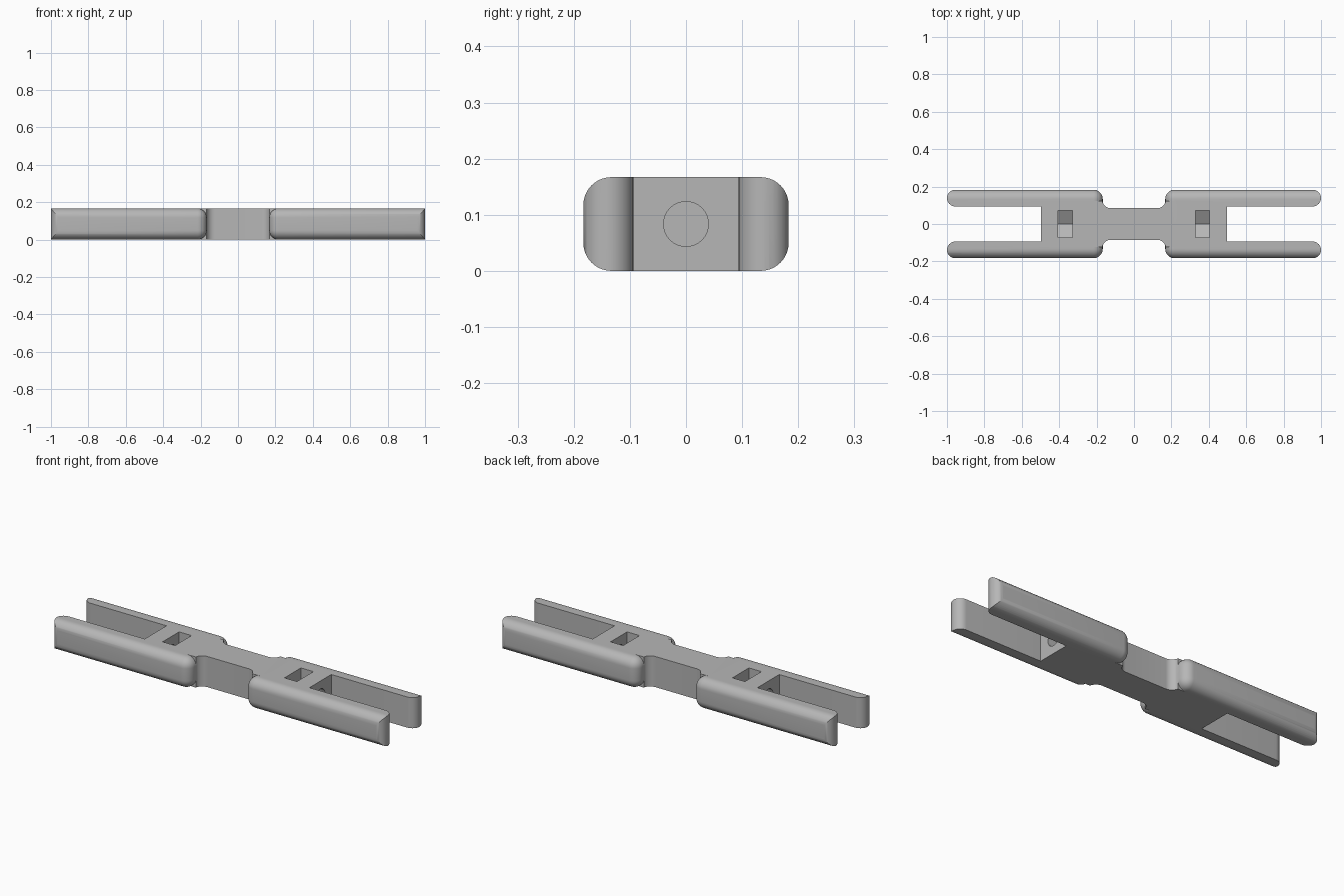
import bpy, bmesh, math
from mathutils import Matrix

old = bpy.data.objects.get("Cube")
if old:
    bpy.data.objects.remove(old, do_unlink=True)

HEIGHT = 0.167
MID = HEIGHT / 2
HALF = 0.183        # half width across the arms
INNER = 0.094       # half width of the slot
TIP_R = (HALF + 0.0004 - INNER) / 2
TIP_Y = INNER + TIP_R

grey = bpy.data.materials.new("light grey")
grey.use_nodes = True
colour = (0.47, 0.47, 0.47, 1)
grey.diffuse_color = colour
grey.node_tree.nodes["Principled BSDF"].inputs["Base Color"].default_value = colour


def finish(name, bm):
    bmesh.ops.recalc_face_normals(bm, faces=bm.faces)
    mesh = bpy.data.meshes.new(name)
    bm.to_mesh(mesh)
    bm.free()
    mesh.materials.append(grey)
    obj = bpy.data.objects.new(name, mesh)
    bpy.context.collection.objects.link(obj)
    return obj


def box(name, lo, hi):
    bm = bmesh.new()
    bmesh.ops.create_cube(bm, size=1)
    for v in bm.verts:
        v.co = [a if c < 0 else b for c, a, b in zip(v.co, lo, hi)]
    return bm if name is None else finish(name, bm)


def prism(name, points, lo, hi, axis="Z"):
    bm = bmesh.new()
    place = (lambda p, d: (p[0], p[1], d)) if axis == "Z" else (lambda p, d: (d, p[0], p[1]))
    base = bm.faces.new([bm.verts.new(place(p, lo)) for p in points])
    top = bmesh.ops.extrude_face_region(bm, geom=[base])["geom"]
    shift = (0, 0, hi - lo) if axis == "Z" else (hi - lo, 0, 0)
    bmesh.ops.translate(bm, verts=[v for v in top if isinstance(v, bmesh.types.BMVert)], vec=shift)
    return finish(name, bm)


def arc(cx, cy, r, start, end, steps=16):
    angles = [math.radians(start + (end - start) * i / steps) for i in range(steps + 1)]
    return [(cx + r * math.cos(a), cy + r * math.sin(a)) for a in angles]


def combine(target, other, operation):
    mod = target.modifiers.new(operation.lower(), "BOOLEAN")
    mod.operation, mod.object, mod.solver = operation, other, "EXACT"
    bpy.context.view_layer.objects.active = target
    bpy.ops.object.modifier_apply(modifier=mod.name)
    bpy.data.objects.remove(other, do_unlink=True)


def make_fork():
    # Rounded block
    bm = box(None, (0.167, -HALF, 0), (1.2, HALF, HEIGHT))
    bmesh.ops.bevel(bm, geom=list(bm.edges), offset=0.05, segments=10,
                    profile=0.5, affect="EDGES")
    fork = finish("fork", bm)
    # Slot and rounded arm tips
    tip_x = 1 - TIP_R
    outline = [(0, -TIP_Y - TIP_R)]
    outline += arc(tip_x, -TIP_Y, TIP_R, -90, 90)
    outline += [(0.497, -INNER), (0.497, INNER)]
    outline += arc(tip_x, TIP_Y, TIP_R, -90, 90)
    outline += [(0, TIP_Y + TIP_R)]
    combine(fork, prism("fork_outline", outline, -0.1, 0.3), "INTERSECT")
    return fork


def cut_pocket(body):
    # Nut pocket with a pointed floor, open at the top
    flat, point = 0.071, 0.082
    shape = [(-flat, 0.3), (-flat, MID - point / 2), (0, MID - point),
             (flat, MID - point / 2), (flat, 0.3)]
    combine(body, prism("pocket_cutter", shape, 0.33, 0.405, "X"), "DIFFERENCE")
    # Round bolt hole from the slot into the pocket
    hole = prism("bolt_hole_cutter", arc(0, MID, 0.04, 0, 348.75, 31), 0.37, 0.6, "X")
    combine(body, hole, "DIFFERENCE")


# Neck with concave flares into each shoulder
r = 0.045
corner = arc(0.125, 0.085 + r, r, -90, -10, 10)
quarter = corner + [(0.25, corner[-1][1])]
half = [(-x, y) for x, y in reversed(quarter)] + quarter
neck_shape = half + [(-x, -y) for x, y in half]

right = make_fork()
cut_pocket(right)
left = right.copy()
left.data = right.data.copy()
bpy.context.collection.objects.link(left)
left.data.transform(Matrix.Rotation(math.pi, 4, "Z"))

body = prism("double_fork_body", neck_shape, 0, HEIGHT)
combine(body, right, "UNION")
combine(body, left, "UNION")

# Smooth the rounded surfaces and keep hard edges crisp
bpy.ops.object.select_all(action="DESELECT")
body.select_set(True)
bpy.context.view_layer.objects.active = body
bpy.ops.object.shade_smooth_by_angle(angle=math.radians(30))
